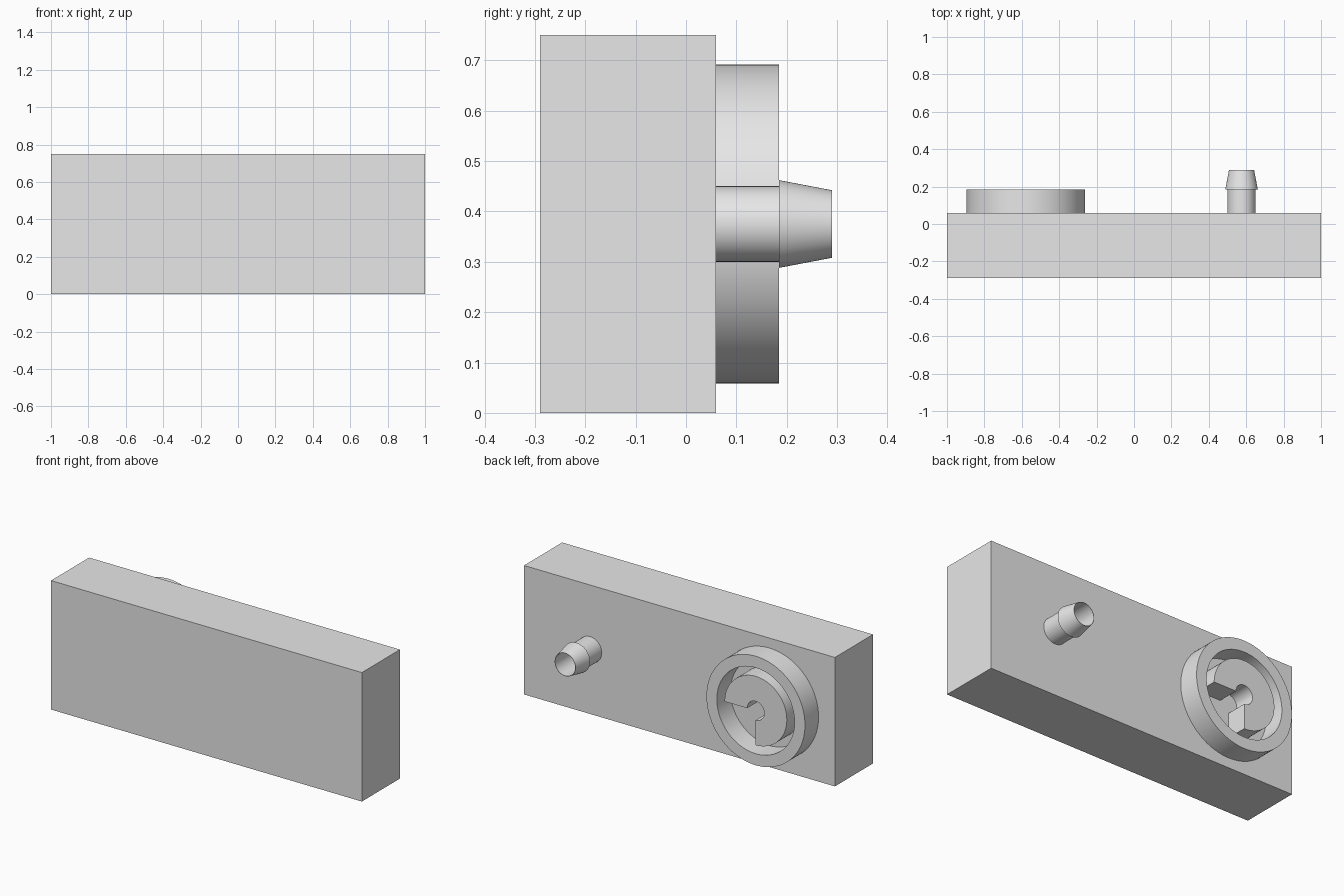
import bpy
import bmesh
import math

cube = bpy.data.objects.get("Cube")
if cube:
    bpy.data.objects.remove(cube, do_unlink=True)

GREY = bpy.data.materials.new("light grey")
GREY.use_nodes = True
GREY.diffuse_color = (0.8, 0.8, 0.8, 1)
GREY.node_tree.nodes["Principled BSDF"].inputs["Base Color"].default_value = (0.8, 0.8, 0.8, 1)

BACK = 0.06      # rear face of the block
STEP = 0.185     # rear face of the ring, and shoulder of the nozzle
MID = 0.375      # height of both axes


def finish(name, bm):
    bmesh.ops.recalc_face_normals(bm, faces=bm.faces)
    mesh = bpy.data.meshes.new(name)
    bm.to_mesh(mesh)
    bm.free()
    mesh.materials.append(GREY)
    obj = bpy.data.objects.new(name, mesh)
    bpy.context.collection.objects.link(obj)
    return obj


def revolve(name, x, profile, sweep=360, steps=96):
    """Turn a closed (radius, y) profile about a y-parallel axis."""
    bm = bmesh.new()
    full = sweep == 360
    rows = []
    for i in range(steps if full else steps + 1):
        a = math.radians(sweep * i / steps)
        rows.append([bm.verts.new((x + r * math.cos(a), y, MID + r * math.sin(a)))
                     for r, y in profile])
    n = len(profile)
    for i in range(steps):
        a, b = rows[i], rows[(i + 1) % len(rows)]
        for j in range(n):
            k = (j + 1) % n
            bm.faces.new((a[j], a[k], b[k], b[j]))
    if not full:
        bm.faces.new(rows[0])
        bm.faces.new(rows[-1])
    obj = finish(name, bm)
    bpy.ops.object.select_all(action='DESELECT')
    obj.select_set(True)
    bpy.context.view_layer.objects.active = obj
    bpy.ops.object.shade_smooth_by_angle(angle=math.radians(30))
    return obj


def tube_profile(inner, outer):
    return [(inner, BACK), (outer, BACK), (outer, STEP), (inner, STEP)]


# Main block
bm = bmesh.new()
bmesh.ops.create_cube(bm, size=1)
for v in bm.verts:
    v.co.x *= 2
    v.co.y = BACK if v.co.y > 0 else -0.29
    v.co.z = 0.75 if v.co.z > 0 else 0
finish("block", bm)

# Round socket: outer ring and a three-quarter disc with a centre hole
revolve("socket_ring", -0.578, tube_profile(0.25, 0.317))
revolve("socket_core", -0.578, tube_profile(0.055, 0.2), sweep=270)

# Hollow barbed nozzle
revolve("barbed_nozzle", 0.575,
        [(0.065, BACK), (0.075, BACK), (0.075, STEP), (0.087, STEP),
         (0.067, 0.29), (0.065, 0.29)])
